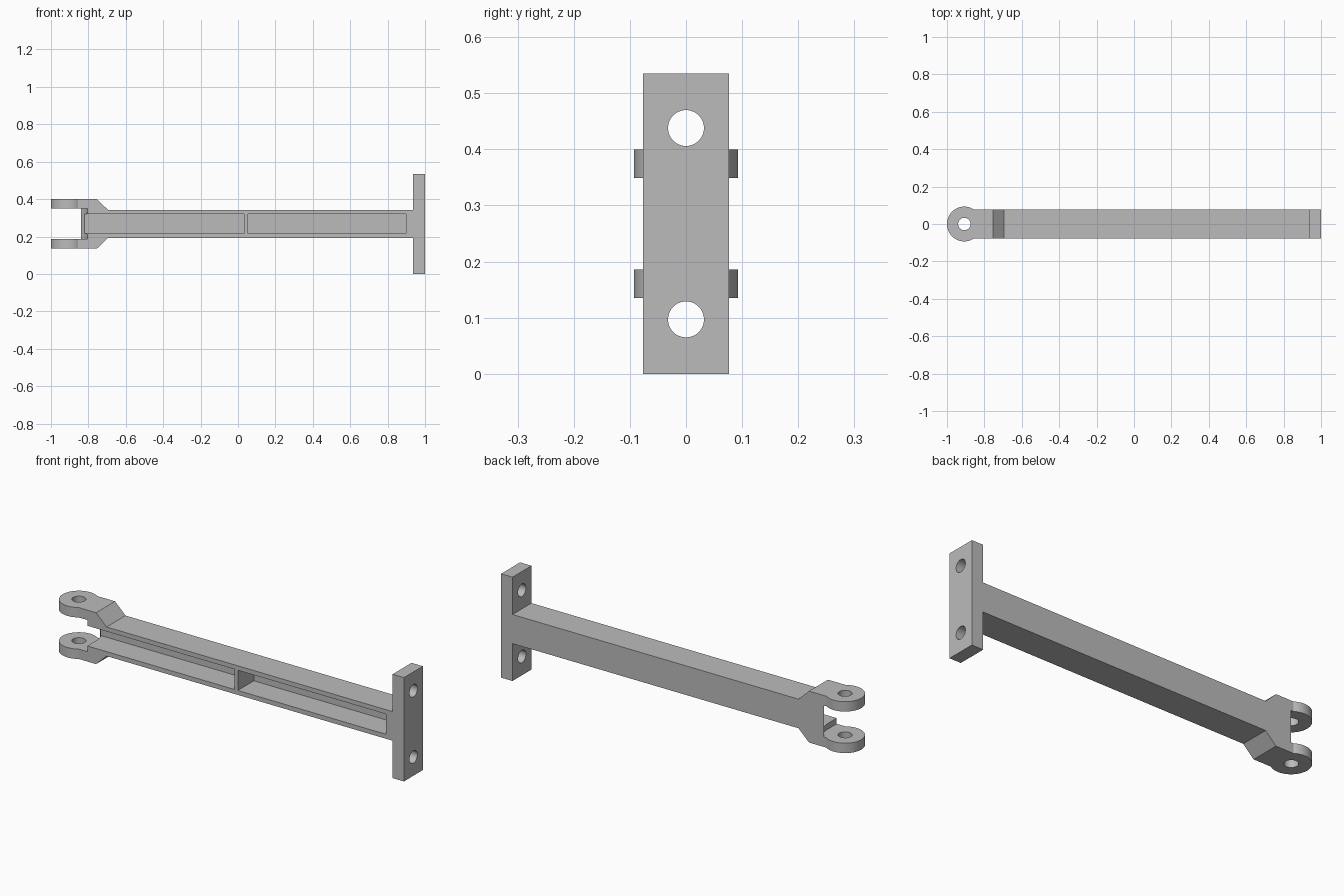
import bpy, bmesh, math
from mathutils import Vector

cube = bpy.data.objects.get("Cube")
if cube:
    bpy.data.objects.remove(cube, do_unlink=True)

MID = 0.2675      # height of the bar's centre line
HALF_W = 0.077    # half the bar's depth
PIN_X = -0.907    # fork pin axis
LUG_H = 0.1325    # half height of the fork
SLOT_H = 0.0815   # half height of the fork slot

grey = bpy.data.materials.new("plain grey")
grey.use_nodes = True
colour = (0.5, 0.5, 0.5, 1)
grey.diffuse_color = colour
grey.node_tree.nodes["Principled BSDF"].inputs["Base Color"].default_value = colour


def prism(name, points, offset):
    """Extrude a flat outline along the offset."""
    bm = bmesh.new()
    face = bm.faces.new([bm.verts.new(p) for p in points])
    out = bmesh.ops.extrude_face_region(bm, geom=[face])
    verts = [v for v in out["geom"] if isinstance(v, bmesh.types.BMVert)]
    bmesh.ops.translate(bm, verts=verts, vec=Vector(offset))
    bmesh.ops.recalc_face_normals(bm, faces=bm.faces)
    mesh = bpy.data.meshes.new(name)
    bm.to_mesh(mesh)
    bm.free()
    mesh.materials.append(grey)
    ob = bpy.data.objects.new(name, mesh)
    bpy.context.collection.objects.link(ob)
    return ob


def arc(radius, start, end, steps):
    angles = [math.radians(start + (end - start) * i / steps) for i in range(steps + 1)]
    return [(radius * math.cos(a), radius * math.sin(a)) for a in angles]


def box(name, x0, x1, y0, y1, z0, z1):
    return prism(name, [(x0, y0, z0), (x1, y0, z0), (x1, y1, z0), (x0, y1, z0)], (0, 0, z1 - z0))


def combine(target, tool, operation):
    """Apply a boolean and discard the tool object."""
    tool.hide_render = True
    mod = target.modifiers.new(operation, "BOOLEAN")
    mod.operation, mod.solver, mod.object = operation, "EXACT", tool
    bpy.ops.object.select_all(action="DESELECT")
    bpy.context.view_layer.objects.active = target
    target.select_set(True)
    bpy.ops.object.modifier_apply(modifier=mod.name)
    bpy.data.objects.remove(tool, do_unlink=True)


# Bar with the flared fork block and the end flange, as one side profile
upper = [(PIN_X, LUG_H), (-0.755, LUG_H), (-0.695, 0.075), (0.935, 0.075),
         (0.935, MID), (1.0, MID)]
outline = upper + [(x, -h) for x, h in reversed(upper)]
bar = prism("link_bar", [(x, -HALF_W, MID + h) for x, h in outline], (0, 2 * HALF_W, 0))

# Round fork end
lug = prism("fork_round", [(PIN_X + x, y, MID - LUG_H) for x, y in arc(0.093, 0, 360, 64)[:-1]],
            (0, 0, 2 * LUG_H))
combine(bar, lug, "UNION")

# Fork slot: rounded at the back, square and open at the front
slot = [(-1.1, -0.2), (PIN_X + 0.102, -0.2)]
slot += [(PIN_X + x, y) for x, y in arc(0.102, 0, 90, 16)] + [(-1.1, 0.102)]
combine(bar, prism("slot_cutter", [(x, y, MID - SLOT_H) for x, y in slot],
                   (0, 0, 2 * SLOT_H)), "DIFFERENCE")

# Two front pockets, the first running out into the slot
for x0, x1 in ((-0.87, 0.033), (0.053, 0.897)):
    combine(bar, box("pocket_cutter", x0, x1, -0.2, 0.053, MID - 0.052, MID + 0.052), "DIFFERENCE")

# Pin hole through both lugs
pin = [(PIN_X + x, y, -0.1) for x, y in arc(0.033, 0, 360, 48)[:-1]]
combine(bar, prism("pin_cutter", pin, (0, 0, 0.8)), "DIFFERENCE")

# Bolt holes through the flange
for side in (-1, 1):
    bolt = [(0.92, x, MID + side * 0.1705 + y) for x, y in arc(0.032, 0, 360, 48)[:-1]]
    combine(bar, prism("bolt_cutter", bolt, (0.2, 0, 0)), "DIFFERENCE")

bpy.ops.object.shade_smooth_by_angle(angle=math.radians(30))
